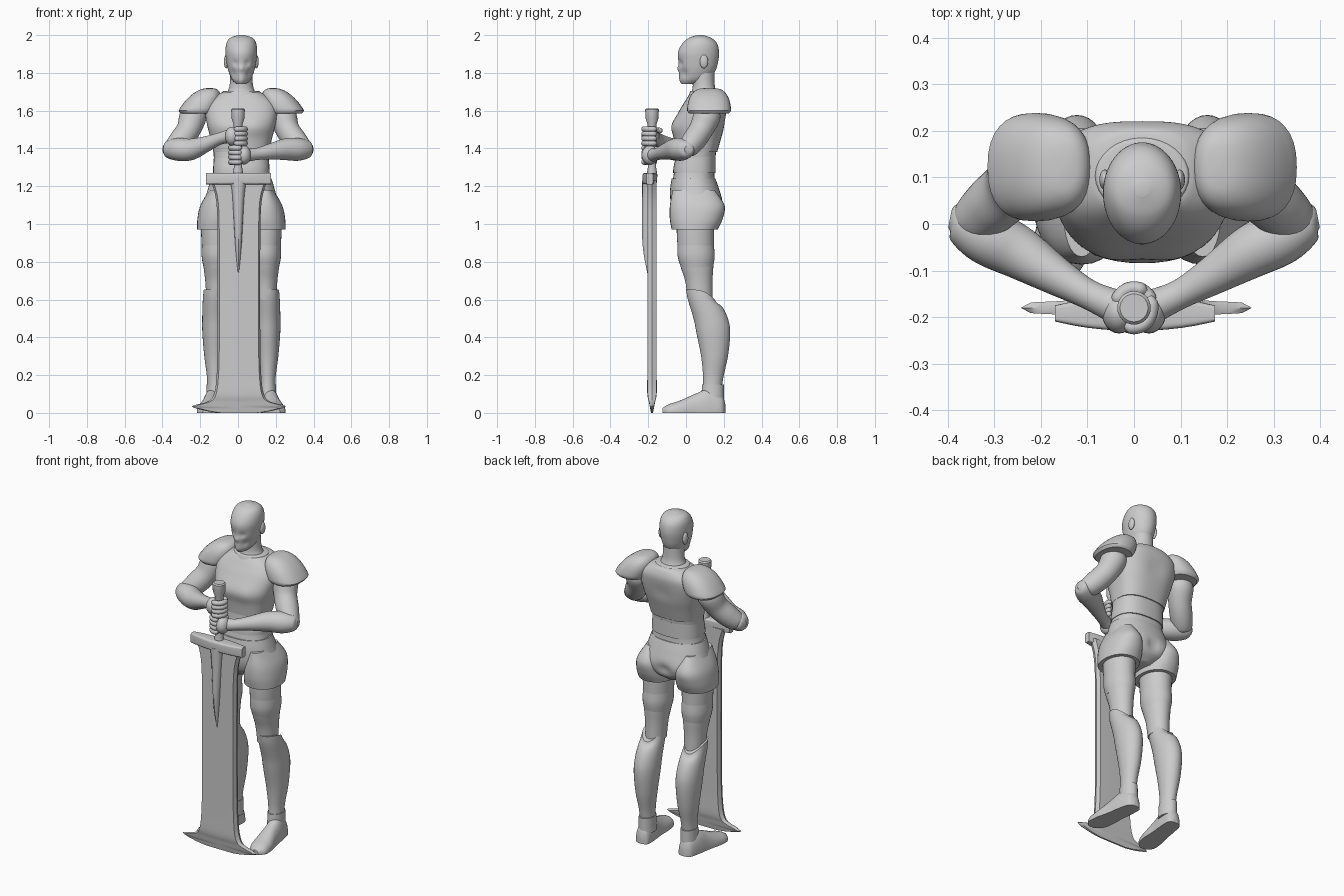
import bpy
import bmesh
from math import cos, sin, pi, exp, radians
from mathutils import Vector, Matrix

X, Y, Z = Vector((1, 0, 0)), Vector((0, 1, 0)), Vector((0, 0, 1))
MIDDLE = .0175    # centre line of the body
SWORD_Y = -.18    # depth of the sword axis
SIDES = {"right": -1, "left": 1}

default_cube = bpy.data.objects.get("Cube")
if default_cube:
    bpy.data.objects.remove(default_cube, do_unlink=True)

clay = bpy.data.materials.new("plain_grey")
clay.use_nodes = True
clay.diffuse_color = (.6, .6, .6, 1)
clay.node_tree.nodes["Principled BSDF"].inputs["Base Color"].default_value = clay.diffuse_color


def finish(name, bm):
    """Turn a bmesh into a shaded object."""
    bmesh.ops.recalc_face_normals(bm, faces=bm.faces)
    mesh = bpy.data.meshes.new(name)
    bm.to_mesh(mesh)
    bm.free()
    mesh.shade_smooth()
    mesh.set_sharp_from_angle(angle=radians(40))
    mesh.materials.append(clay)
    bpy.context.collection.objects.link(bpy.data.objects.new(name, mesh))


def spline(rows, steps):
    """Smooth curve passing through every row of numbers."""
    rows = [Vector(row) for row in rows]
    rows = [rows[0], *rows, rows[-1]]
    result = []
    for before, start, end, after in zip(rows, rows[1:], rows[2:], rows[3:]):
        leave, arrive = (end - before) / 2, (after - start) / 2
        for step in range(steps):
            t = step / steps
            ease = t * t * (3 - 2 * t)
            result.append(start.lerp(end, ease) + leave * t * (1 - t) ** 2
                          - arrive * t * t * (1 - t))
    return result + [rows[-1]]


def rounded(value, power):
    """Superellipse coordinate for a sine or cosine."""
    return abs(value) ** (2 / power) * (1 if value > 0 else -1)


def loft(name, rings, x=0, axis=None, ref=Y, sides=32, power=2, steps=6, dents=()):
    """Skin rings of centre and two radii; dents are (centre, size, push)."""
    rings = spline(rings, steps)
    bm = bmesh.new()
    loops = []
    for i, ring in enumerate(rings):
        before, after = rings[max(i - 1, 0)], rings[min(i + 1, len(rings) - 1)]
        along = axis or (Vector(after[:3]) - Vector(before[:3])).normalized()
        u = ref.cross(along).normalized()
        v = along.cross(u)
        loop = []
        for j in range(sides):
            turn = 2 * pi * j / sides
            point = Vector(ring[:3]) + X * x
            point += u * rounded(cos(turn), power) * max(ring[3], .001)
            point += v * rounded(sin(turn), power) * max(ring[4], .001)
            for spot, size, push in dents:
                gap = (point - Vector(spot)).length / size
                point += Vector(push) * exp(-gap * gap)
            point.z = max(point.z, 0)
            loop.append(bm.verts.new(point))
        loops.append(loop)
    for low, high in zip(loops, loops[1:]):
        for j in range(sides):
            bm.faces.new((low[j - 1], low[j], high[j], high[j - 1]))
    bm.faces.new(loops[0])
    bm.faces.new(loops[-1])
    finish(name, bm)


def ring(z, front, back, half):
    """Level ring given by its front, back and half width."""
    return (0, (front + back) / 2, z, half, (back - front) / 2)


def stack(name, x, *rings, **options):
    loft(name, rings, x=x, axis=Z, **options)


def ball(x, y, z, r):
    """Round ring of a limb."""
    return (x, y, z, r, r)


def ellipsoid(name, centre, size):
    bm = bmesh.new()
    shape = Matrix.Translation(centre) @ Matrix.Diagonal((*size, 1))
    bmesh.ops.create_uvsphere(bm, u_segments=24, v_segments=14, radius=1, matrix=shape)
    finish(name, bm)


# Head with nose, chin, lips, eye sockets and cheeks
face = [((MIDDLE, -.05, 1.82), .016, Y * -.016),
        ((MIDDLE, -.04, 1.755), .022, Y * -.008),
        ((MIDDLE, -.05, 1.785), .014, Y * -.006)]
for side in SIDES.values():
    face.append(((MIDDLE + side * .034, -.035, 1.85), .018, Y * .009))
    face.append(((MIDDLE + side * .05, -.02, 1.795), .025, Y * .008 - X * side * .006))
stack("head", MIDDLE,
      ring(z=1.74, front=-.02, back=.06, half=.025),
      ring(z=1.765, front=-.03, back=.12, half=.05),
      ring(z=1.81, front=-.036, back=.155, half=.068),
      ring(z=1.86, front=-.04, back=.17, half=.079),
      ring(z=1.91, front=-.042, back=.175, half=.084),
      ring(z=1.955, front=-.02, back=.165, half=.079),
      ring(z=1.985, front=.015, back=.135, half=.06),
      ring(z=2, front=.06, back=.09, half=.015),
      sides=64, steps=9, dents=face)
stack("neck", MIDDLE,
      ring(z=1.66, front=.01, back=.19, half=.1),
      ring(z=1.72, front=.035, back=.155, half=.065),
      ring(z=1.8, front=.03, back=.15, half=.058))

# Cuirass with a swelling on each breast and a hollow between the shoulder blades
chest = [((MIDDLE, .23, 1.55), .05, Y * -.008)]
chest += [((MIDDLE + side * .07, -.08, 1.52), .06, Y * -.01) for side in SIDES.values()]
stack("cuirass", MIDDLE,
      ring(z=1.38, front=-.055, back=.165, half=.148),
      ring(z=1.45, front=-.063, back=.185, half=.162),
      ring(z=1.52, front=-.07, back=.205, half=.18),
      ring(z=1.6, front=-.035, back=.218, half=.192),
      ring(z=1.65, front=-.005, back=.22, half=.175),
      ring(z=1.69, front=.022, back=.205, half=.118),
      ring(z=1.7, front=.04, back=.185, half=.09),
      power=2.7, sides=48, dents=chest)
stack("collar", MIDDLE,
      ring(z=1.675, front=.012, back=.2, half=.105),
      ring(z=1.7, front=.022, back=.185, half=.1),
      ring(z=1.705, front=.03, back=.175, half=.09))

# Abdomen, waist plate and pelvis
stack("abdomen", MIDDLE,
      ring(z=1.22, front=-.072, back=.153, half=.156),
      ring(z=1.3, front=-.06, back=.15, half=.144),
      ring(z=1.42, front=-.05, back=.165, half=.15), power=2.5)
stack("waist_plate", MIDDLE,
      ring(z=1.27, front=-.068, back=.157, half=.15),
      ring(z=1.3, front=-.066, back=.157, half=.149),
      ring(z=1.36, front=-.053, back=.157, half=.145), power=2.5)
stack("pelvis", MIDDLE,
      ring(z=1.24, front=-.076, back=.156, half=.16),
      ring(z=1.18, front=-.084, back=.177, half=.178),
      ring(z=1.1, front=-.08, back=.198, half=.195),
      ring(z=1.04, front=-.06, back=.178, half=.15),
      ring(z=1, front=-.02, back=.13, half=.05), power=2.2, sides=48,
      dents=[((MIDDLE, .21, 1.08), .035, Y * -.025)])


def digit(name, side, z, start, end, radius):
    """Finger or thumb curled around the grip."""
    path = []
    for k in range(9):
        turn = radians(start + (end - start) * k / 8)
        thick = radius / 2 if k in (0, 8) else radius
        path.append(ball(side * .038 * cos(turn), SWORD_Y + .042 * sin(turn), z, thick))
    loft(name, path, ref=Z, sides=12, steps=2)


for word, side in SIDES.items():
    ellipsoid(word + "_ear", (MIDDLE + side * .08, .095, 1.86), (.012, .022, .036))

    # Pauldron: a squarish dome whose top leans towards the neck
    dome = [(side * .232, .122, 1.585, .088, .105)]
    for k in range(9):
        rise, spread = sin(k * pi / 16), cos(k * pi / 16)
        dome.append((side * (.232 - .065 * rise), .122, 1.6 + .12 * rise,
                     .1 * spread ** .8, .116 * spread ** .6))
    loft(word + "_pauldron", dome, x=MIDDLE, axis=Z, power=2.4, steps=2)

    # Legs
    leg_x = MIDDLE + side * .13
    shin_x = MIDDLE + side * .14
    stack(word + "_hip_guard", leg_x,
          ring(z=1.18, front=-.07, back=.15, half=.04),
          ring(z=1.1, front=-.085, back=.204, half=.086),
          ring(z=1.03, front=-.086, back=.195, half=.102),
          ring(z=.97, front=-.076, back=.168, half=.104), power=2.2)
    stack(word + "_thigh", leg_x,
          ring(z=1.05, front=-.05, back=.15, half=.085),
          ring(z=.93, front=-.048, back=.148, half=.082),
          ring(z=.8, front=-.035, back=.146, half=.073),
          ring(z=.7, front=-.005, back=.14, half=.061),
          ring(z=.6, front=.01, back=.14, half=.055))
    stack(word + "_thigh_plate", leg_x,
          ring(z=.9, front=-.045, back=.146, half=.079),
          ring(z=.83, front=-.044, back=.152, half=.08),
          ring(z=.77, front=-.027, back=.143, half=.07))
    stack(word + "_greave", shin_x,
          ring(z=.655, front=0, back=.155, half=.06),
          ring(z=.6, front=.01, back=.178, half=.064),
          ring(z=.5, front=.04, back=.222, half=.067),
          ring(z=.42, front=.056, back=.234, half=.066),
          ring(z=.3, front=.08, back=.222, half=.056),
          ring(z=.2, front=.09, back=.2, half=.043),
          ring(z=.14, front=.09, back=.19, half=.04),
          dents=[((shin_x, .16, .66), .07, Z * -.06)])
    stack(word + "_ankle", shin_x,
          ring(z=.15, front=.085, back=.2, half=.043),
          ring(z=.06, front=.08, back=.2, half=.046))
    foot = [(.208, .015, .04), (.188, .042, .09), (.12, .05, .12), (.05, .052, .095),
            (-.03, .06, .06), (-.09, .053, .04), (-.125, .02, .02)]
    loft(word + "_foot", [(side * (.168 - .13 * y), y, .006, half, tall)
                          for y, half, tall in foot],
         x=MIDDLE, axis=Y, ref=Z, power=2.2)

    # Arms: the right hand sits above the left one
    grip_z = 1.465 if side < 0 else 1.365
    elbow_z = 1.395
    wrist_z = elbow_z + (grip_z - elbow_z) * .8
    loft(word + "_upper_arm", [
        ball(x=side * .215, y=.13, z=1.64, r=.03),
        ball(x=side * .235, y=.115, z=1.58, r=.07),
        ball(x=side * .262, y=.08, z=1.5, r=.064),
        ball(x=side * .305, y=.04, z=1.44, r=.062),
        ball(x=side * .345, y=.005, z=elbow_z, r=.05),
        ball(x=side * .36, y=-.005, z=1.37, r=.02)])
    loft(word + "_forearm", [
        ball(x=side * .395, y=.012, z=elbow_z, r=.02),
        ball(x=side * .375, y=.006, z=elbow_z, r=.044),
        ball(x=side * .32, y=-.025, z=elbow_z, r=.06),
        ball(x=side * .25, y=-.06, z=elbow_z, r=.057),
        ball(x=side * .17, y=-.11, z=(elbow_z + wrist_z) / 2, r=.042),
        ball(x=side * .1, y=-.15, z=wrist_z, r=.032),
        ball(x=side * .045, y=-.175, z=grip_z, r=.036)])

    # Hands closed around the grip
    ellipsoid(word + "_palm", (side * .032, SWORD_Y - .01, grip_z), (.037, .045, .05))
    for finger in range(4):
        digit(f"{word}_finger_{finger}", side, grip_z + (finger - 1.5) * .025,
              start=-60, end=-215, radius=.0145)
    digit(word + "_thumb", side, grip_z + .03, start=10, end=130, radius=.015)

# Sword: grip and pommel, guard, flared blade and raised ridge
hilt = [(1.25, .03), (1.3, .022), (1.53, .024), (1.56, .035), (1.605, .036), (1.612, .03)]
loft("hilt", [ball(0, SWORD_Y, z, r) for z, r in hilt], axis=Z, steps=1)
loft("guard", [(reach, -.192, 1.24, .038 - .7 * reach * reach, .03)
               for reach in (-.172, -.1, 0, .1, .172)],
     x=.002, axis=X, ref=Z, power=6, steps=3)
outline = [(1.23, .15), (1.12, .12), (.9, .113), (.4, .113), (.2, .118), (.1, .132),
           (.06, .165), (.035, .248), (.012, .18), (0, .1)]
loft("blade", [(.005, SWORD_Y, z, half, .025 * min(1, .2 + z * 8)) for z, half in outline],
     axis=Z, sides=8, power=8, steps=4)
ridge = [(1.23, .045, .03), (1.15, .032, .03), (.9, .018, .028), (.74, .003, .002)]
loft("blade_ridge", [(.002, -.203, z, half, deep) for z, half, deep in ridge],
     axis=Z, sides=12, steps=4)
